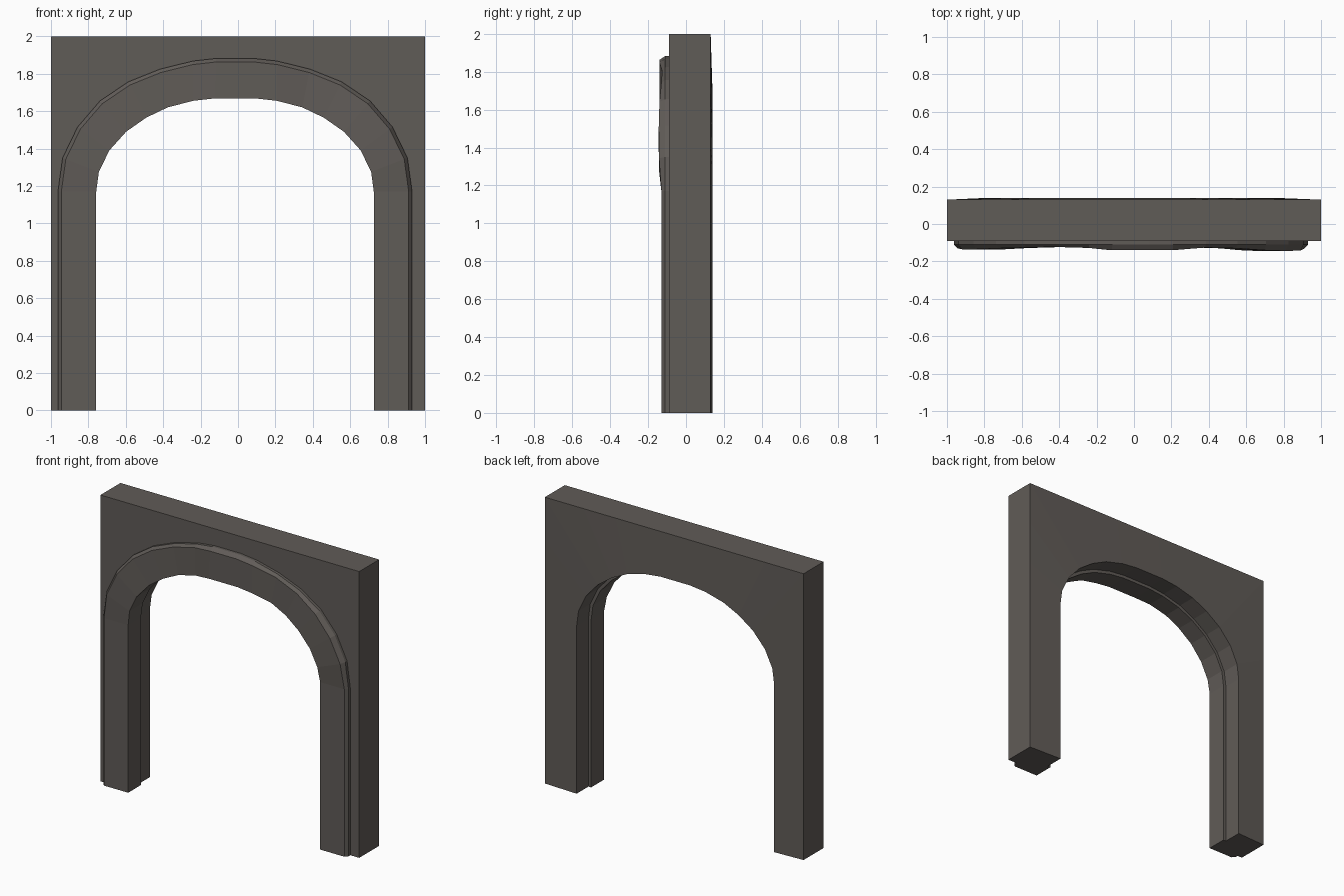
import bpy, bmesh

if "Cube" in bpy.data.objects:
    bpy.data.objects.remove(bpy.data.objects["Cube"])

stone = bpy.data.materials.new("dark_stone")
stone.diffuse_color = (0.118, 0.106, 0.096, 1)
stone.use_nodes = True
stone.node_tree.nodes["Principled BSDF"].inputs["Base Color"].default_value = stone.diffuse_color
CX = -0.016  # the opening sits slightly left of centre


def mirrored(half):
    """Half outline (foot to crown) mirrored into a full left-to-right one."""
    return [(-x, z) for x, z in half] + [(x, z) for x, z in reversed(half)]


def sweep(name, sections):
    """Join equal closed cross-sections into a capped solid."""
    bm = bmesh.new()
    rings = [[bm.verts.new(p) for p in s] for s in sections]
    n = len(rings[0])
    for a, b in zip(rings, rings[1:]):
        for i in range(n):
            j = (i + 1) % n
            bm.faces.new((a[i], a[j], b[j], b[i]))
    bm.faces.new(rings[0])
    bm.faces.new(rings[-1][::-1])
    bmesh.ops.recalc_face_normals(bm, faces=bm.faces[:])
    me = bpy.data.meshes.new(name)
    bm.to_mesh(me)
    bm.free()
    me.materials.append(stone)
    ob = bpy.data.objects.new(name, me)
    bpy.context.collection.objects.link(ob)
    return ob


# Outlines from foot to crown
inner = mirrored([(.742, 0), (.742, 1.17), (.728, 1.275), (.672, 1.39), (.582, 1.49),
                  (.475, 1.565), (.36, 1.62), (.225, 1.655), (.11, 1.668)])
outer = mirrored([(.947, 0), (.947, 1.17), (.922, 1.35), (.842, 1.515), (.722, 1.655),
                  (.57, 1.757), (.40, 1.825), (.225, 1.868), (.1, 1.882)])
frame = mirrored([(1, 0), (1, 1.17), (1, 1.4), (1, 1.7), (1, 2),
                  (.7, 2), (.45, 2), (.25, 2), (.1, 2)])
inner = [(x + CX, z) for x, z in inner]
outer = [(x + CX, z) for x, z in outer]
# Wall opening is a little wider than the moulding's inner edge
opening = [(CX + (x - CX) * 1.029, z if z < 1.2 else 1.17 + (z - 1.17) * 1.043)
           for x, z in inner]

# Wall: square block around the opening, back face swelling to the opening
sweep("wall", [[(o[0], -.09, o[1]), (o[0], .14, o[1]), (f[0], .13, f[1]), (f[0], -.09, f[1])]
               for o, f in zip(opening, frame)])

# Arch moulding: chamfered outer edge, worn uneven front, liner inside the opening
depth = [.13, .13, .135, .135, .13, .126, .123, .128, .14,
         .14, .14, .126, .13, .14, .144, .142, .13, .13]
sections = []
for i, o, w, d in zip(inner, outer, opening, depth):
    def at(t, y):
        return (o[0] + (i[0] - o[0]) * t, y, o[1] + (i[1] - o[1]) * t)
    sections.append([at(0, -.085), at(0, -.11), at(.09, -d), at(1, -d), at(1, .01),
                     (w[0] + (w[0] - i[0]) * .2, .01, w[1] + (w[1] - i[1]) * .2),
                     (w[0] + (w[0] - i[0]) * .2, -.085, w[1] + (w[1] - i[1]) * .2)])
sweep("arch_moulding", sections)
